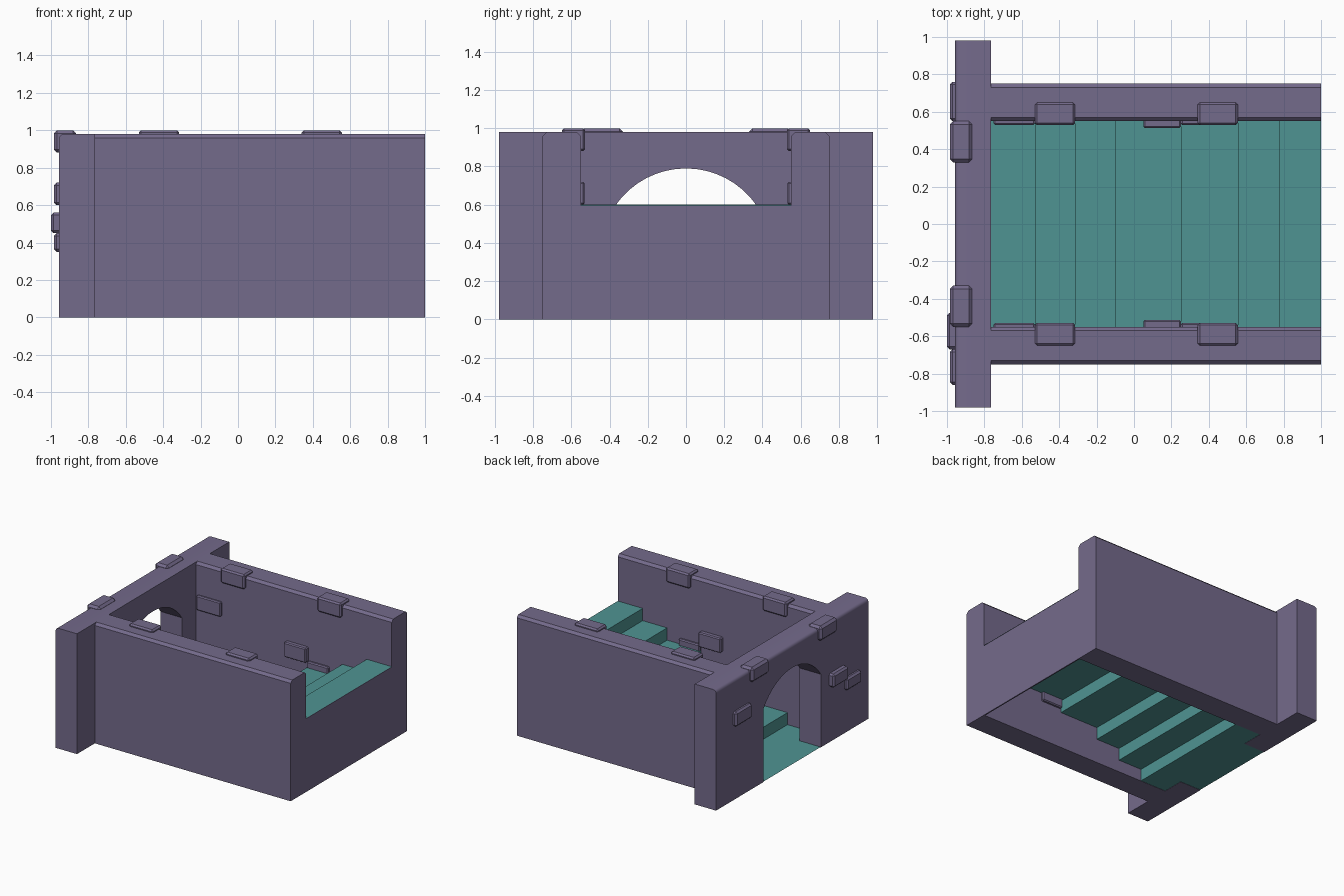
import bpy, bmesh, math

if "Cube" in bpy.data.objects:
    bpy.data.objects.remove(bpy.data.objects["Cube"])


def material(name, rgb):
    m = bpy.data.materials.new(name)
    m.diffuse_color = (*rgb, 1)
    m.use_nodes = True
    m.node_tree.nodes["Principled BSDF"].inputs["Base Color"].default_value = m.diffuse_color
    return m


STONE = material("purple_stone", (0.175, 0.145, 0.26))
FLOOR = material("teal_steps", (0.078, 0.295, 0.29))


def finish(name, bm, mat, smooth=False):
    mesh = bpy.data.meshes.new(name)
    bm.to_mesh(mesh)
    bm.free()
    mesh.materials.append(mat)
    if smooth:
        for p in mesh.polygons:
            p.use_smooth = True
        mesh.set_sharp_from_angle(angle=math.radians(35))
    ob = bpy.data.objects.new(name, mesh)
    bpy.context.collection.objects.link(ob)
    return ob


def extrude_x(points, x0, x1):
    """Prism from a (y, z) outline running from x0 to x1."""
    bm = bmesh.new()
    face = bm.faces.new([bm.verts.new((x0, y, z)) for y, z in points])
    res = bmesh.ops.extrude_face_region(bm, geom=[face], use_keep_orig=True)
    for v in res["geom"]:
        if isinstance(v, bmesh.types.BMVert):
            v.co.x = x1
    bmesh.ops.recalc_face_normals(bm, faces=bm.faces)
    return bm


def block(name, xs, ys, zs, bevel=0.012):
    bm = bmesh.new()
    bmesh.ops.create_cube(bm, size=1)
    for v in bm.verts:
        v.co = [a[0] + (c + 0.5) * (a[1] - a[0]) for c, a in zip(v.co, (xs, ys, zs))]
    if bevel:
        bmesh.ops.bevel(bm, geom=bm.edges[:], offset=bevel, segments=1,
                        affect='EDGES', clamp_overlap=True)
    bmesh.ops.recalc_face_normals(bm, faces=bm.faces)
    return finish(name, bm, STONE)


# Side walls with chamfered tops
for s, side in ((1, "back"), (-1, "front")):
    prof = [(0.55, 0), (0.75, 0), (0.75, 0.96), (0.73, 0.98), (0.57, 0.98), (0.55, 0.96)]
    finish(side + "_side_wall", extrude_x([(s * y, z) for y, z in prof], -0.78, 1.0), STONE)

# Thin end wall closing the high end of the steps
block("end_wall", (0.99, 1.0), (-0.56, 0.56), (0, 0.597), 0)

# Portal wall with a low segmental arch
half, spring, rise = 0.37, 0.595, 0.195
radius = (half ** 2 + rise ** 2) / (2 * rise)
sweep = math.asin(half / radius)
centre = spring + rise - radius
N = 16
arch = [(radius * math.sin(a), centre + radius * math.cos(a))
        for a in (sweep - 2 * sweep * i / N for i in range(N + 1))]
outline = [(-0.98, 0), (-0.98, 0.98), (0.98, 0.98), (0.98, 0), (half, 0)] + arch + [(-half, 0)]
bm = extrude_x(outline, -0.957, -0.765)
top_edge = [e for e in bm.edges if all(v.co.x < -0.9 and v.co.z > 0.97 for v in e.verts)]
bmesh.ops.bevel(bm, geom=top_edge, offset=0.025, segments=3, profile=0.5, affect='EDGES')
finish("arched_portal", bm, STONE, True)

# Floor and steps as one folded sheet
risers = [-0.53, -0.315, -0.10, 0.25, 0.555, 0.775]
path = [(-0.955, 0.002)]
for i, x in enumerate(risers):
    path += [(x, max(0.002, i * 0.1)), (x, (i + 1) * 0.1)]
path.append((1.0, 0.6))
bm = bmesh.new()
rows = [[bm.verts.new((x, y, z)) for y in (-0.55, 0.55)] for x, z in path]
for a, b in zip(rows, rows[1:]):
    bm.faces.new((a[0], b[0], b[1], a[1]))
finish("steps", bm, FLOOR)


def span(s, a, b):
    return (a, b) if s > 0 else (-b, -a)


# Raised stones mirrored on both side walls and the portal top
for s, side in ((1, "back"), (-1, "front")):
    for i, x in enumerate((-0.53, 0.34)):
        block(f"{side}_coping_stone_{i}", (x, x + 0.215), span(s, 0.528, 0.65), (0.88, 1.0))
    inner = [(-0.75, -0.53, 0.53, 0.60, 0.72),
             (0.05, 0.25, 0.512, 0.44, 0.56),
             (0.25, 0.44, 0.528, 0.33, 0.45)]
    for i, (x0, x1, y, z0, z1) in enumerate(inner):
        block(f"{side}_wall_brick_{i}", (x0, x1), span(s, y, 0.57), (z0, z1), 0.008)
    block(side + "_portal_top_stone", (-0.985, -0.865), span(s, 0.33, 0.55), (0.88, 1.0), 0.018)

# Raised bricks on the portal face
for i, (x, y0, y1, z0, z1) in enumerate([(-0.985, 0.55, 0.76, 0.60, 0.72),
                                         (-1.0, -0.67, -0.475, 0.45, 0.56),
                                         (-0.985, -0.86, -0.67, 0.35, 0.45)]):
    block(f"portal_brick_{i}", (x, -0.93), (y0, y1), (z0, z1), 0.014)
